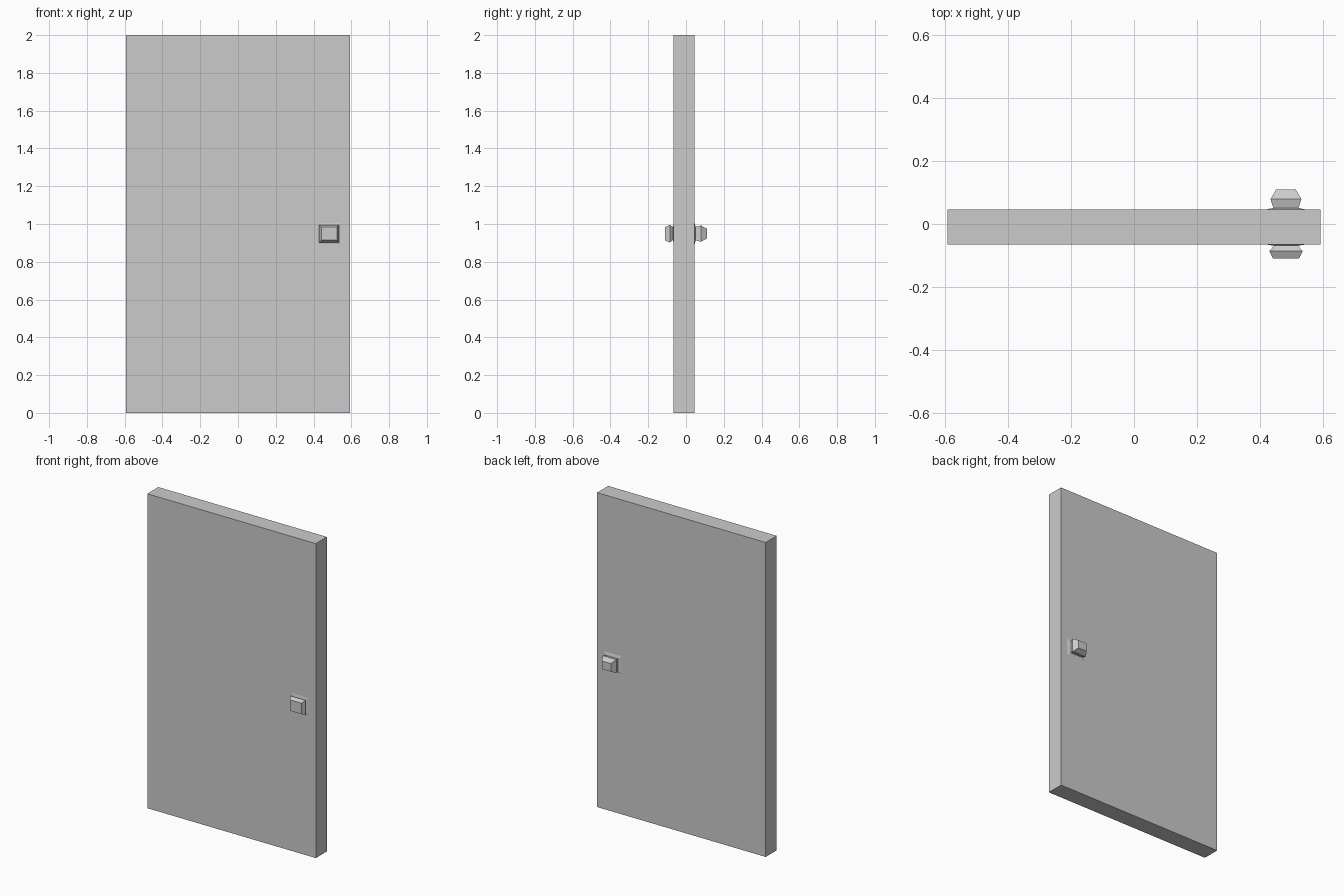
import bpy, bmesh

if "Cube" in bpy.data.objects:
    bpy.data.objects.remove(bpy.data.objects["Cube"])

grey = bpy.data.materials.new("plain grey")
grey.diffuse_color = (0.6, 0.6, 0.6, 1)
grey.use_nodes = True
grey.node_tree.nodes["Principled BSDF"].inputs["Base Color"].default_value = grey.diffuse_color


def finish(name, bm):
    bmesh.ops.recalc_face_normals(bm, faces=bm.faces)
    mesh = bpy.data.meshes.new(name)
    bm.to_mesh(mesh)
    bm.free()
    mesh.materials.append(grey)
    obj = bpy.data.objects.new(name, mesh)
    bpy.context.collection.objects.link(obj)
    return obj


def stacked_rings(name, cx, cz, rings):
    """Loft rectangles (y, half width, half height) along y."""
    bm = bmesh.new()
    loops = []
    for y, hx, hz in rings:
        loops.append([bm.verts.new((cx + sx * hx, y, cz + sz * hz))
                      for sx, sz in ((-1, -1), (1, -1), (1, 1), (-1, 1))])
    for a, b in zip(loops, loops[1:]):
        for i in range(4):
            j = (i + 1) % 4
            bm.faces.new((a[i], a[j], b[j], b[i]))
    bm.faces.new(loops[0])
    bm.faces.new(loops[-1])
    return finish(name, bm)


# Door slab
FRONT, BACK = -0.065, 0.046
stacked_rings("door_slab", 0, 1, [(FRONT, 0.593, 1), (BACK, 0.593, 1)])

# Square faceted knobs, each flaring out to a thin mounting plate
KX, KZ = 0.483, 0.949
stacked_rings("front_knob", KX, KZ, [
    (FRONT, 0.063, 0.056), (-0.069, 0.038, 0.034),
    (-0.086, 0.053, 0.047), (-0.11, 0.041, 0.035)])
stacked_rings("back_knob", KX, KZ, [
    (BACK, 0.063, 0.056), (0.051, 0.040, 0.036),
    (0.079, 0.049, 0.043), (0.11, 0.031, 0.026)])
